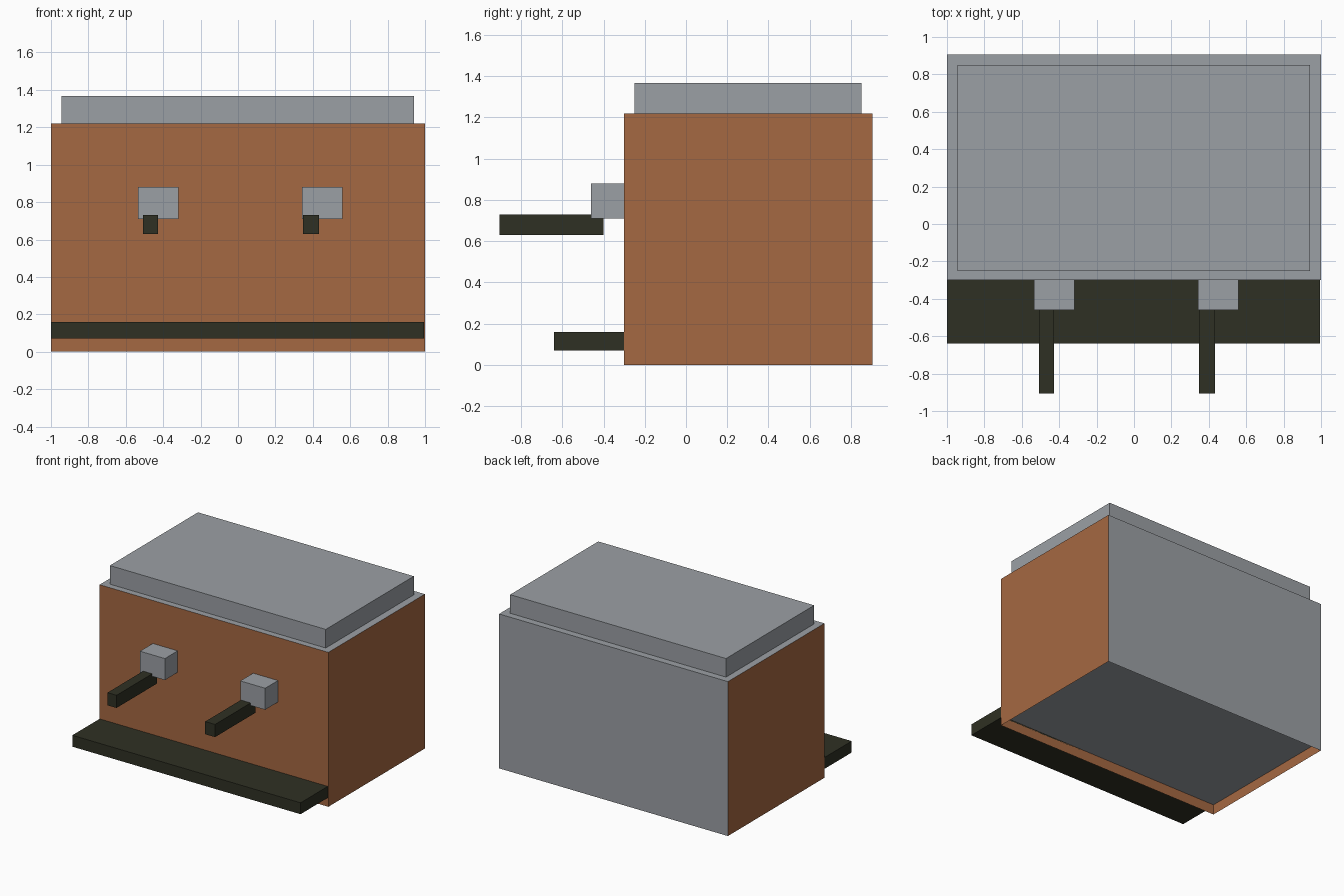
import bpy, bmesh

if "Cube" in bpy.data.objects:
    bpy.data.objects.remove(bpy.data.objects["Cube"])


def material(name, rgb):
    m = bpy.data.materials.new(name)
    m.diffuse_color = (*rgb, 1.0)
    m.use_nodes = True
    m.node_tree.nodes["Principled BSDF"].inputs["Base Color"].default_value = m.diffuse_color
    return m


copper = material("copper brown", (0.376, 0.138, 0.054))
steel = material("steel grey", (0.33, 0.35, 0.375))
dark = material("dark olive", (0.028, 0.030, 0.017))


def box(name, lo, hi, *mats):
    """Axis-aligned box between two corners."""
    bm = bmesh.new()
    bmesh.ops.create_cube(bm, size=1.0)
    for v in bm.verts:
        v.co = [lo[i] + (v.co[i] + 0.5) * (hi[i] - lo[i]) for i in range(3)]
    mesh = bpy.data.meshes.new(name)
    bm.to_mesh(mesh)
    bm.free()
    for m in mats:
        mesh.materials.append(m)
    obj = bpy.data.objects.new(name, mesh)
    bpy.context.collection.objects.link(obj)
    return obj


# Cabinet: copper front and sides, steel back, top and raised floor
FLOOR = 0.08
body = box("cabinet", (-1, -0.3, 0), (1, 0.905, 1.22), copper, steel)
bm = bmesh.new()
bm.from_mesh(body.data)
bm.normal_update()
for f in bm.faces:
    f.material_index = 1 if f.normal.y > 0.5 or abs(f.normal.z) > 0.5 else 0
# Lift the underside off the rim to leave an open skirt
bottom = next(f for f in bm.faces if f.normal.z < -0.5)
copy = bmesh.ops.duplicate(bm, geom=[bottom])
for v in [g for g in copy["geom"] if isinstance(g, bmesh.types.BMVert)]:
    v.co.z = FLOOR
bmesh.ops.delete(bm, geom=[bottom], context='FACES_ONLY')
bm.to_mesh(body.data)
bm.free()

# Lid block on top
box("lid", (-0.945, -0.25, 1.22), (0.942, 0.85, 1.367), steel)

# Drip tray along the front
box("drip_tray", (-1, -0.64, 0.07), (0.995, -0.3, 0.16), dark)

# Two dispensing heads with their handles
for side, head_x, handle_x in (("left", (-0.535, -0.317), (-0.507, -0.428)),
                               ("right", (0.342, 0.56), (0.347, 0.433))):
    box(side + "_head", (head_x[0], -0.46, 0.71), (head_x[1], -0.3, 0.88), steel)
    box(side + "_handle", (handle_x[0], -0.905, 0.63), (handle_x[1], -0.40, 0.73), dark)
